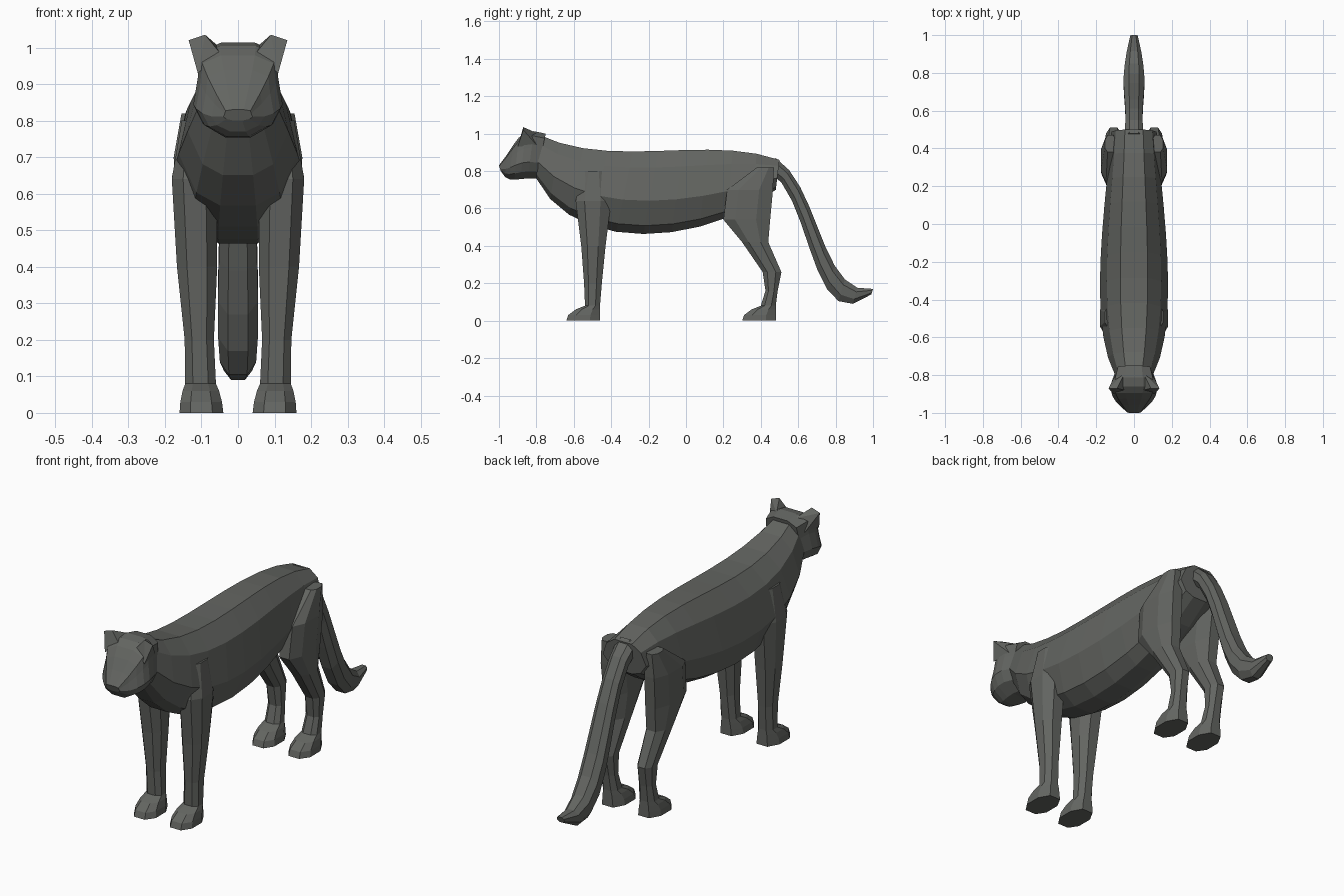
import bpy, bmesh
from mathutils import Vector
from mathutils.geometry import interpolate_bezier

default_cube = bpy.data.objects.get("Cube")
if default_cube:
    bpy.data.objects.remove(default_cube, do_unlink=True)

fur = bpy.data.materials.new("dark grey fur")
fur.use_nodes = True
grey = (.125, .13, .12, 1)
fur.diffuse_color = grey
fur.node_tree.nodes["Principled BSDF"].inputs["Base Color"].default_value = grey

# Half cross-sections: (share of half width, share of the way across)
TORSO_SECTION = [(.4, 0), (.8, .2), (1, .6), (.7, .9), (.3, 1)]
HEAD_SECTION = [(.4, 0), (.85, .1), (.9, .35), (1, .65), (.8, .85), (.3, 1)]
LIMB_SECTION = [(.5, 0), (1, .25), (1, .7), (.5, 1)]


def finish(name, bm):
    """Turn the working mesh into a flat shaded, coloured object."""
    bmesh.ops.recalc_face_normals(bm, faces=bm.faces)
    mesh = bpy.data.meshes.new(name)
    bm.to_mesh(mesh)
    bm.free()
    mesh.materials.append(fur)
    obj = bpy.data.objects.new(name, mesh)
    bpy.context.collection.objects.link(obj)


def loft(name, rings, half_section):
    """Skin a row of rings, each (first edge, second edge, half width)."""
    section = half_section + [(-w, t) for w, t in reversed(half_section)]
    bm = bmesh.new()
    loops = []
    for first, second, half_width in rings:
        loop = []
        for w, t in section:
            point = first.lerp(second, t) + Vector((w * half_width, 0, 0))
            loop.append(bm.verts.new(point))
        loops.append(loop)
    for loop, following in zip(loops, loops[1:]):
        for i in range(len(section)):
            bm.faces.new((loop[i - 1], loop[i], following[i], following[i - 1]))
    bm.faces.new(loops[0])
    bm.faces.new(loops[-1])
    finish(name, bm)


def centre_part(name, upper, lower, widths, section, steps):
    """Loft between an upper and a lower curve in the middle plane."""
    def sample(points):
        return interpolate_bezier(*[Vector((0, y, z)) for y, z in points], steps)

    spread = interpolate_bezier(*[Vector((w, 0, 0)) for w in widths], steps)
    rings = [(top, bottom, width.x) for top, bottom, width
             in zip(sample(upper), sample(lower), spread)]
    loft(name, rings, section)


def level(side, height, front, back, half_width):
    """One horizontal ring of a leg; legs lean outwards as they rise."""
    x = side * (.1 + .03 * height)
    return Vector((x, front, height)), Vector((x, back, height)), half_width


def paw(side, heel):
    """Rings of a low paw with its toes in front of the heel."""
    return [level(side, height, heel - length, heel, half_width)
            for height, length, half_width in
            [(0, .18, .06), (.03, .17, .057), (.06, .13, .05), (.08, .08, .042)]]


def front_leg(side):
    return paw(side, heel=-.46) + [
        level(side, height=.2, front=-.545, back=-.45, half_width=.04),
        level(side, height=.4, front=-.56, back=-.43, half_width=.055),
        level(side, height=.64, front=-.59, back=-.4, half_width=.062),
        level(side, height=.8, front=-.55, back=-.43, half_width=.03)]


def hind_leg(side):
    return paw(side, heel=.48) + [
        level(side, height=.16, front=.425, back=.49, half_width=.037),
        level(side, height=.26, front=.41, back=.51, half_width=.04),
        level(side, height=.42, front=.3, back=.44, half_width=.05),
        level(side, height=.54, front=.2, back=.45, half_width=.055),
        level(side, height=.7, front=.22, back=.465, half_width=.055),
        level(side, height=.82, front=.38, back=.47, half_width=.03)]


def ear(name, side):
    """A slanted wedge with a broad tip."""
    inner_base = [(.045, -.88, .98), (.05, -.79, 1)]
    outer_base = [(.11, -.9, .93), (.1, -.8, .94)]
    tip = [(.09, -.87, 1.035), (.135, -.87, 1.02)]
    bm = bmesh.new()
    for x, y, z in inner_base + outer_base + tip:
        bm.verts.new((side * x, y, z))
    bmesh.ops.convex_hull(bm, input=bm.verts)
    finish(name, bm)


# Torso and neck, from the rump forwards
centre_part("torso",
            upper=[(.5, .86), (.1, 1), (-.4, .8), (-.8, 1)],
            lower=[(.48, .7), (.1, .4), (-.6, .35), (-.8, .76)],
            widths=[.12, .15, .25, .1],
            section=TORSO_SECTION, steps=11)

# Head and muzzle, from the nape to the nose
centre_part("head",
            upper=[(-.75, 1), (-.9, 1.05), (-.9, .95), (-1, .83)],
            lower=[(-.8, .76), (-.9, .77), (-.95, .72), (-.99, .8)],
            widths=[.1, .15, .11, .04],
            section=HEAD_SECTION, steps=7)

# Tail, hanging from the rump and curling up at the end
centre_part("tail",
            upper=[(.48, .87), (.72, .72), (.72, .12), (1, .17)],
            lower=[(.44, .8), (.68, .68), (.66, -.12), (.99, .14)],
            widths=[.05, .03, .09, .02],
            section=LIMB_SECTION, steps=10)

# Paired parts
for side, word in ((1, "left"), (-1, "right")):
    loft("front_leg_" + word, front_leg(side), LIMB_SECTION)
    loft("hind_leg_" + word, hind_leg(side), LIMB_SECTION)
    ear("ear_" + word, side)
